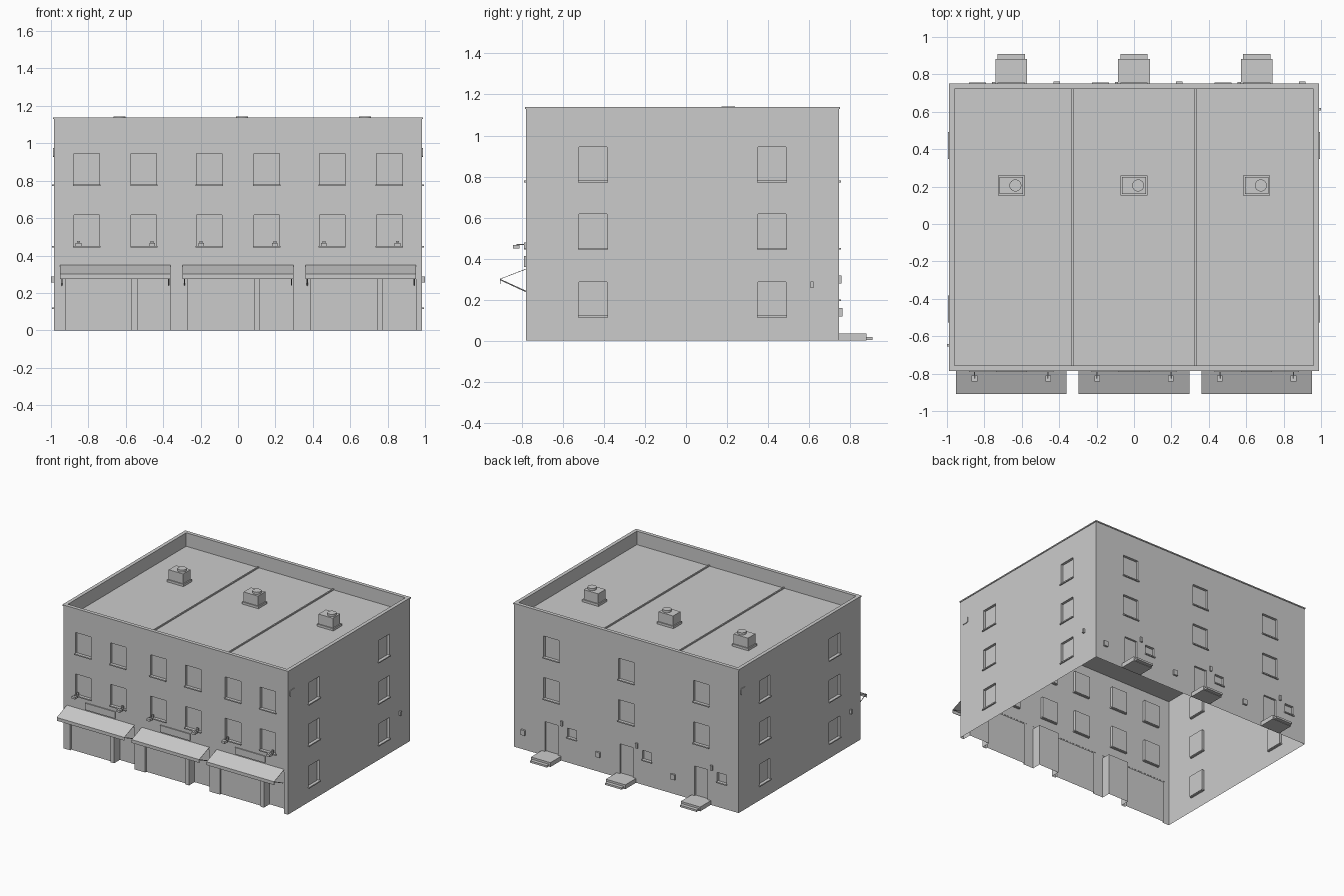
import bpy, bmesh
from math import radians
from mathutils import Matrix, Vector

if "Cube" in bpy.data.objects:
    bpy.data.objects.remove(bpy.data.objects["Cube"])

# One plain grey for the whole building
GREY = (0.6, 0.6, 0.6, 1)
grey = bpy.data.materials.new("plain grey")
grey.use_nodes = True
grey.diffuse_color = GREY
grey.node_tree.nodes["Principled BSDF"].inputs["Base Color"].default_value = GREY

HALF_X, HALF_Y, MID_Y = 0.984, 0.764, -0.017
TOP, ROOF = 1.137, 1.03
UNITS = (-0.656, 0, 0.656)
WIN = 0.068                       # half window width
ROWS = ((0.117, 0.285), (0.447, 0.617), (0.775, 0.945))


def frame(angle, dist):
    """Wall frame: x runs along the wall, y points inward, z is up."""
    return (Matrix.Translation((0, MID_Y, 0)) @ Matrix.Rotation(radians(angle), 4, 'Z')
            @ Matrix.Translation((0, -dist, 0)))


FRONT, BACK = frame(0, HALF_Y), frame(180, HALF_Y)
LEFT, RIGHT = frame(90, HALF_X), frame(270, HALF_X)
CENTRE = frame(0, 0)


def add(name, bm, mat=Matrix()):
    me = bpy.data.meshes.new(name)
    bm.to_mesh(me)
    bm.free()
    me.transform(mat)
    me.materials.append(grey)
    ob = bpy.data.objects.new(name, me)
    bpy.context.collection.objects.link(ob)
    return ob


def box(name, mat, x, y, z, round_corners=0):
    bm = bmesh.new()
    size = Vector((x[1] - x[0], y[1] - y[0], z[1] - z[0]))
    mid = Vector((sum(x), sum(y), sum(z))) / 2
    bmesh.ops.create_cube(bm, size=1, matrix=Matrix.Translation(mid) @ Matrix.Diagonal((*size, 1)))
    if round_corners:
        edges = [e for e in bm.edges if abs(e.verts[0].co.y - e.verts[1].co.y) > 1e-5]
        bmesh.ops.bevel(bm, geom=edges, offset=round_corners, segments=3, affect='EDGES', profile=0.5)
    return add(name, bm, mat)


def wall(name, mat, half, openings):
    """Single skin wall; each opening (x0, x1, z0, z1, depth) is a recessed panel."""
    bm = bmesh.new()

    def quad(*pts):
        bm.faces.new([bm.verts.new(p) for p in pts])

    xs = sorted({-half, half, *[v for o in openings for v in o[:2]]})
    zs = sorted({0, TOP, *[v for o in openings for v in o[2:4]]})
    for a, b in zip(xs, xs[1:]):
        for c, d in zip(zs, zs[1:]):
            u, v = (a + b) / 2, (c + d) / 2
            if not any(o[0] < u < o[1] and o[2] < v < o[3] for o in openings):
                quad((a, 0, c), (b, 0, c), (b, 0, d), (a, 0, d))
    for a, b, c, d, y in openings:
        quad((a, y, c), (b, y, c), (b, y, d), (a, y, d))
        quad((a, 0, c), (a, y, c), (a, y, d), (a, 0, d))
        quad((b, y, c), (b, 0, c), (b, 0, d), (b, y, d))
        quad((a, y, d), (b, y, d), (b, 0, d), (a, 0, d))
        if c > 0:
            quad((a, 0, c), (b, 0, c), (b, y, c), (a, y, c))
    bmesh.ops.remove_doubles(bm, verts=bm.verts, dist=1e-5)
    add(name, bm, mat)


def window(mat, u, row, half=WIN):
    """Add a sill and return the opening."""
    z0, z1 = row
    box("window_sill", mat, (u - half - 0.005, u + half + 0.005), (-0.01, 0.015), (z0 - 0.004, z0 + 0.005))
    return (u - half, u + half, z0, z1, 0.02)


def rod(name, mat, points, radius):
    cu = bpy.data.curves.new(name, 'CURVE')
    cu.dimensions = '3D'
    cu.bevel_depth = radius
    cu.bevel_resolution = 0
    cu.use_fill_caps = True
    sp = cu.splines.new('POLY')
    sp.points.add(len(points) - 1)
    for p, co in zip(sp.points, points):
        p.co = (*(mat @ Vector(co)), 1)
    cu.materials.append(grey)
    bpy.context.collection.objects.link(bpy.data.objects.new(name, cu))


# Front: windows, shop openings, awnings, signs and lamps
holes = []
for c in UNITS:
    for row in ROWS[1:]:
        for s in (-1, 1):
            holes.append(window(FRONT, c + s * 0.153, row))
    holes.append((c - 0.267, c + 0.086, 0, 0.33, 0.015))
    holes.append((c + 0.118, c + 0.296, 0, 0.33, 0.07))
    box("shop_sign", FRONT, (c - 0.131, c + 0.131), (-0.008, 0), (0.36, 0.413))

    bm = bmesh.new()
    rows = [[bm.verts.new((c + s * 0.296, y, z)) for s in (-1, 1)]
            for y, z in ((0, 0.35), (-0.127, 0.301), (-0.127, 0.275))]
    for p, q in zip(rows, rows[1:]):
        bm.faces.new((q[0], q[1], p[1], p[0]))
    awning = add("awning", bm, FRONT)
    awning.modifiers.new("thickness", 'SOLIDIFY').thickness = 0.003

    for s in (-1, 1):
        rod("awning_arm", FRONT, [(c + s * 0.286, 0, 0.24), (c + s * 0.286, -0.124, 0.297)], 0.003)
        u = c + s * 0.197
        box("lamp_plate", FRONT, (u - 0.008, u + 0.008), (-0.008, 0), (0.452, 0.478))
        rod("lamp_arm", FRONT, [(u, 0, 0.468), (u, -0.045, 0.468)], 0.003)
        box("lamp_head", FRONT, (u - 0.015, u + 0.015), (-0.062, -0.03), (0.448, 0.466))
wall("front_wall", FRONT, HALF_X, holes)

# Back: windows, doors, steps, lamps and meter boxes
holes = []
for c in UNITS:
    for row in ROWS[1:]:
        holes.append(window(BACK, c, row))
    holes.append(window(BACK, c + 0.18, (0.196, 0.272), 0.04))
    holes.append((c - 0.057, c + 0.057, 0.034, 0.27, 0.015))
    box("door_step_upper", BACK, (c - 0.085, c + 0.085), (-0.134, 0), (0, 0.034))
    box("door_step_lower", BACK, (c - 0.073, c + 0.073), (-0.162, -0.134), (0.003, 0.018))
    box("back_lamp", BACK, (c + 0.085, c + 0.102), (-0.012, 0), (0.278, 0.317))
    box("meter_box", BACK, (c - 0.26, c - 0.225), (-0.015, 0), (0.117, 0.158))
wall("back_wall", BACK, HALF_X, holes)

# Sides: the two walls match under a half turn
for name, mat in (("left_wall", LEFT), ("right_wall", RIGHT)):
    wall(name, mat, HALF_Y, [window(mat, u, row) for u in (-0.437, 0.437) for row in ROWS])
    box("side_vent", mat, (0.624, 0.638), (-0.016, 0), (0.256, 0.288))
    box("side_plate", mat, (-0.743, -0.677), (-0.005, 0), (0.926, 0.974), 0.012)

# Roof deck, parapet, coping and party ridges
bm = bmesh.new()
bmesh.ops.create_grid(bm, x_segments=1, y_segments=1, size=1,
                      matrix=Matrix.Translation((0, 0, ROOF)) @ Matrix.Diagonal((HALF_X, HALF_Y, 1, 1)))
add("roof_deck", bm, CENTRE)
for mat, half in ((FRONT, HALF_X), (BACK, HALF_X), (LEFT, HALF_Y), (RIGHT, HALF_Y)):
    box("parapet", mat, (-half + 0.022, half - 0.022), (0.001, 0.022), (ROOF, TOP - 0.008))
    box("coping", mat, (-half - 0.005, half + 0.005), (-0.005, 0.024), (TOP - 0.008, TOP + 0.001))
for x in (-0.328, 0.328):
    box("roof_ridge", CENTRE, (x - 0.005, x + 0.005), (-HALF_Y + 0.022, HALF_Y - 0.022), (ROOF, ROOF + 0.01))

# Rooftop units with a round fan on each
for c in UNITS:
    y = 0.223
    box("roof_unit_base", CENTRE, (c - 0.072, c + 0.072), (y - 0.054, y + 0.054), (ROOF, ROOF + 0.018))
    box("roof_unit", CENTRE, (c - 0.063, c + 0.063), (y - 0.046, y + 0.046), (ROOF, TOP - 0.012))
    bm = bmesh.new()
    bmesh.ops.create_cone(bm, cap_ends=True, segments=24, radius1=0.032, radius2=0.032, depth=0.018,
                          matrix=Matrix.Translation((c + 0.022, y, TOP - 0.004)))
    add("roof_fan", bm, CENTRE)
